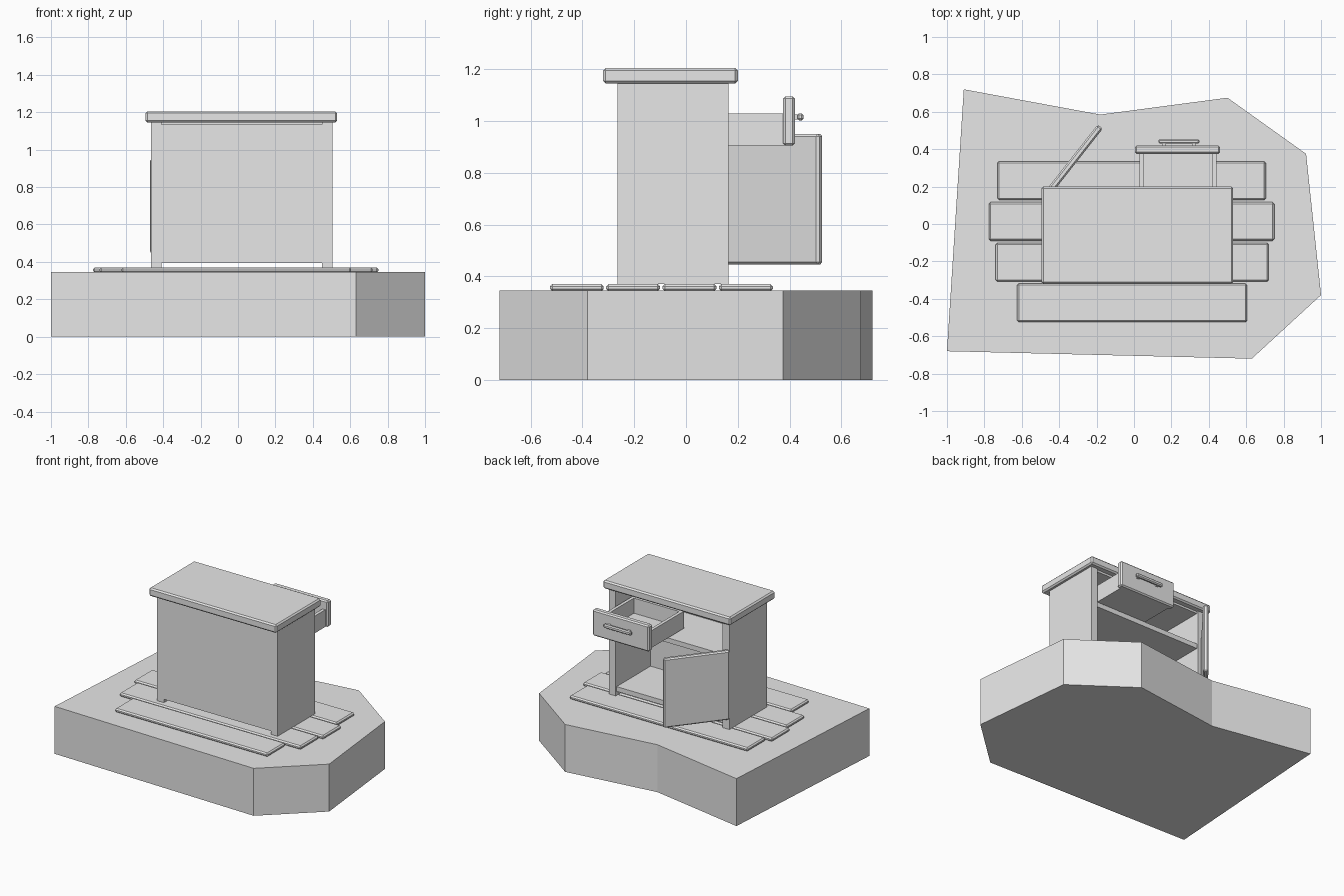
import bpy
import bmesh
from math import radians
from mathutils import Matrix, Vector

cube = bpy.data.objects.get("Cube")
if cube:
    bpy.data.objects.remove(cube, do_unlink=True)

grey = bpy.data.materials.new("plain_grey")
grey.use_nodes = True
grey.diffuse_color = (0.8, 0.8, 0.8, 1)
grey.node_tree.nodes["Principled BSDF"].inputs["Base Color"].default_value = (0.8, 0.8, 0.8, 1)


def finish(name, bm):
    mesh = bpy.data.meshes.new(name)
    bmesh.ops.recalc_face_normals(bm, faces=bm.faces)
    bm.to_mesh(mesh)
    bm.free()
    mesh.materials.append(grey)
    obj = bpy.data.objects.new(name, mesh)
    bpy.context.scene.collection.objects.link(obj)
    return obj


def box(name, x, y, z, bevel=0):
    """Box from (min, max) ranges, with optional chamfered edges."""
    low, high = Vector((x[0], y[0], z[0])), Vector((x[1], y[1], z[1]))
    bm = bmesh.new()
    place = Matrix.Translation((low + high) / 2) @ Matrix.Diagonal((high - low).to_4d())
    bmesh.ops.create_cube(bm, size=1, matrix=place)
    if bevel:
        bmesh.ops.bevel(bm, geom=bm.edges[:], offset=bevel, segments=1, affect='EDGES')
    return finish(name, bm)


# Irregular ground slab
outline = [(-1, -0.68), (0.63, -0.72), (1, -0.38), (0.92, 0.375),
           (0.5, 0.675), (-0.18, 0.585), (-0.91, 0.72)]
bm = bmesh.new()
base = bm.faces.new([bm.verts.new((x, y, 0)) for x, y in outline])
top = bmesh.ops.extrude_face_region(bm, geom=[base])
bmesh.ops.translate(bm, vec=(0, 0, 0.345),
                    verts=[v for v in top["geom"] if isinstance(v, bmesh.types.BMVert)])
finish("ground_slab", bm)

# Floor planks
planks = [(-0.625, 0.605, -0.525), (-0.74, 0.72, -0.308),
          (-0.775, 0.75, -0.09), (-0.73, 0.705, 0.128)]
for i, (x0, x1, y0) in enumerate(planks):
    box(f"floor_plank_{i + 1}", (x0, x1), (y0, y0 + 0.207), (0.343, 0.371), 0.009)

# Cabinet carcass, open towards +y
inside = (-0.41, 0.45)
box("right_side_panel", (-0.465, -0.41), (-0.265, 0.165), (0.371, 1.15))
box("left_side_panel", (0.45, 0.505), (-0.265, 0.165), (0.371, 1.15))
box("front_panel", inside, (-0.265, -0.235), (0.395, 1.135))
box("under_top_board", inside, (-0.255, 0.155), (1.13, 1.15))
box("bottom_shelf", inside, (-0.235, 0.155), (0.4, 0.435))
box("middle_shelf", inside, (-0.235, 0.155), (0.865, 0.9))
box("counter_top", (-0.495, 0.53), (-0.32, 0.2), (1.145, 1.205), 0.01)

# Open drawer
box("drawer_bottom", (0.03, 0.44), (-0.02, 0.385), (0.905, 0.92))
for side, x in (("right", 0.03), ("left", 0.417)):
    box(f"drawer_{side}_side", (x, x + 0.023), (-0.02, 0.385), (0.915, 1.03))
box("drawer_end", (0.053, 0.417), (-0.02, 0.003), (0.915, 1.03))
box("drawer_front", (0.005, 0.46), (0.375, 0.42), (0.905, 1.095), 0.009)

# Drawer handle
box("handle_bar", (0.13, 0.35), (0.43, 0.453), (1.002, 1.03), 0.007)
for side, x in (("right", 0.15), ("left", 0.31)):
    box(f"handle_{side}_post", (x, x + 0.02), (0.415, 0.435), (1.006, 1.026))

# Door swung open on its hinge
door = box("door", (0, 0.455), (-0.0175, 0.0175), (0.447, 0.95), 0.009)
door.data.transform(Matrix.Translation((-0.462, 0.163, 0)) @ Matrix.Rotation(radians(51.8), 4, 'Z'))
